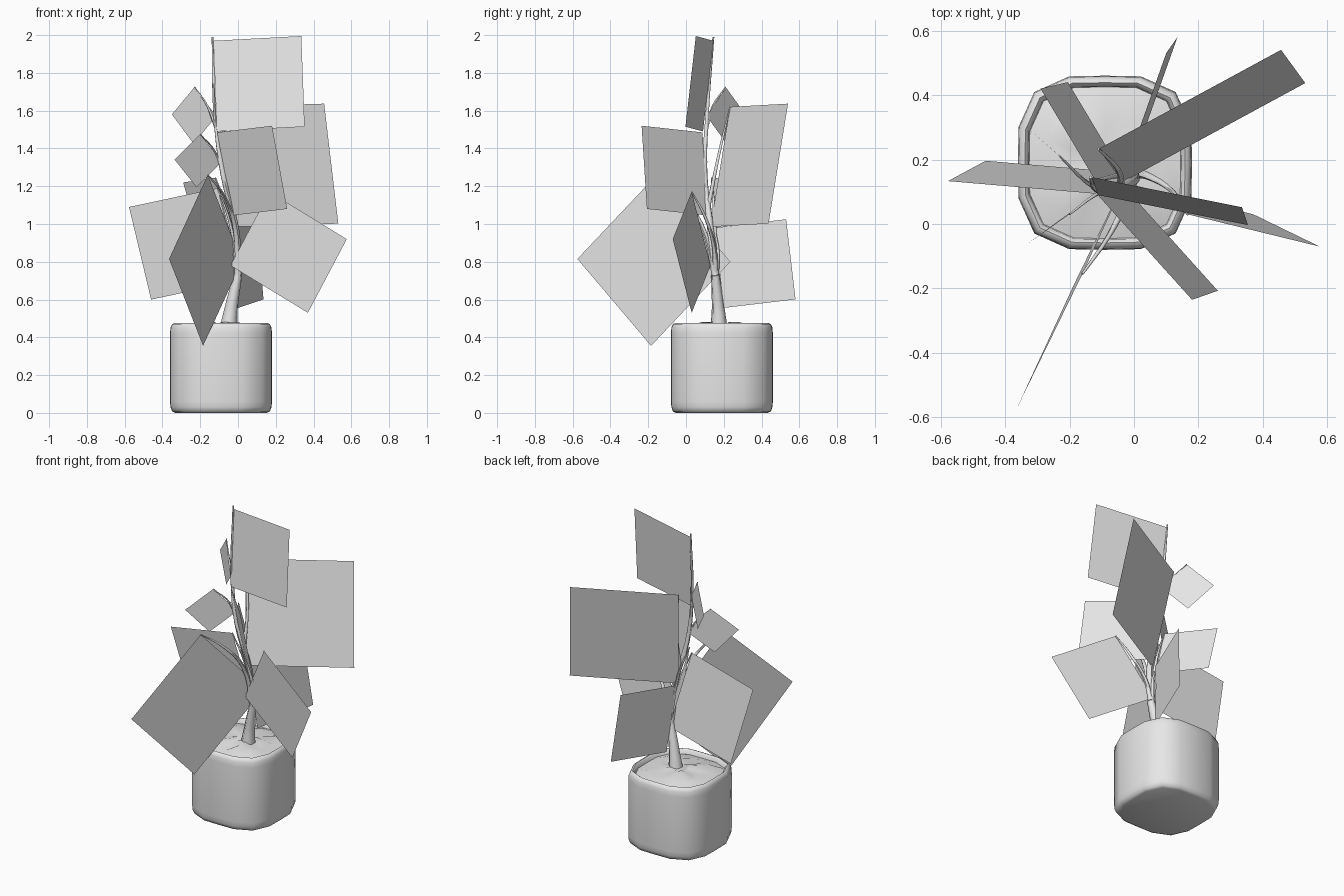
import bpy, bmesh, math, random
from mathutils import Vector

random.seed(4)
cube = bpy.data.objects.get("Cube")
if cube:
    bpy.data.objects.remove(cube, do_unlink=True)

# One plain grey for everything
grey = bpy.data.materials.new("plain_grey")
grey.use_nodes = True
grey.diffuse_color = (0.8, 0.8, 0.8, 1)
grey.node_tree.nodes["Principled BSDF"].inputs["Base Color"].default_value = (0.8, 0.8, 0.8, 1)


def finish(name, bm):
    mesh = bpy.data.meshes.new(name)
    bm.to_mesh(mesh)
    bm.free()
    mesh.materials.append(grey)
    obj = bpy.data.objects.new(name, mesh)
    bpy.context.collection.objects.link(obj)
    return obj


def select_only(obj):
    bpy.ops.object.select_all(action='DESELECT')
    obj.select_set(True)
    bpy.context.view_layer.objects.active = obj


def smooth(obj, degrees=40):
    select_only(obj)
    bpy.ops.object.shade_smooth_by_angle(angle=math.radians(degrees))


# Rounded-square rings shared by pot and soil
SIDES = 16
CENTRE = Vector((-0.09, 0.19, 0))


def ring(bm, scale, z, bump=0.0):
    verts = []
    for i in range(SIDES):
        a = math.tau * i / SIDES
        r = scale * (0.29 - 0.02 * math.cos(4 * a))
        h = z + random.uniform(-bump, bump)
        verts.append(bm.verts.new(CENTRE + Vector((r * math.cos(a), r * math.sin(a), h))))
    return verts


def bridge(bm, rings):
    for lo, hi in zip(rings, rings[1:]):
        for i in range(SIDES):
            j = (i + 1) % SIDES
            bm.faces.new((lo[i], lo[j], hi[j], hi[i]))


# Pot
bm = bmesh.new()
profile = [(0.90, 0.0), (0.96, 0.008), (0.99, 0.03), (1.0, 0.06), (1.0, 0.42),
           (0.99, 0.452), (0.96, 0.47), (0.92, 0.475), (0.88, 0.465), (0.86, 0.42)]
rings = [ring(bm, s, z) for s, z in profile]
bridge(bm, rings)
bm.faces.new(list(reversed(rings[0])))
smooth(finish("pot", bm), 50)

# Soil, slightly uneven
bm = bmesh.new()
rings = [ring(bm, s, z, b) for s, z, b in
         [(0.87, 0.445, 0), (0.65, 0.46, 0.012), (0.4, 0.47, 0.015), (0.18, 0.475, 0.008)]]
bridge(bm, rings)
bm.faces.new(rings[-1])
smooth(finish("soil", bm))


# Stems: tapered tubes along a few points
def stem(name, points, r0, r1):
    curve = bpy.data.curves.new(name, 'CURVE')
    curve.dimensions = '3D'
    curve.bevel_depth = 1.0
    curve.bevel_resolution = 1
    curve.resolution_u = 4
    curve.use_fill_caps = True
    spline = curve.splines.new('BEZIER')
    spline.bezier_points.add(len(points) - 1)
    for i, (bp, co) in enumerate(zip(spline.bezier_points, points)):
        bp.co = co
        bp.handle_left_type = bp.handle_right_type = 'AUTO'
        bp.radius = r0 + (r1 - r0) * i / (len(points) - 1)
    curve.materials.append(grey)
    obj = bpy.data.objects.new(name, curve)
    bpy.context.collection.objects.link(obj)
    select_only(obj)
    bpy.ops.object.convert(target='MESH')
    smooth(bpy.context.view_layer.objects.active, 60)


FORK = (0, 0.155, 0.73)
stem("trunk", [(-0.05, 0.175, 0.45), (-0.035, 0.17, 0.56), FORK], 0.047, 0.023)
stem("main_stem", [FORK, (-0.01, 0.13, 0.97), (-0.08, 0.1, 1.26),
                   (-0.12, 0.11, 1.55), (-0.135, 0.145, 1.99)], 0.022, 0.005)
stem("left_branch", [FORK, (0.04, 0.15, 0.87), (0.12, 0.1, 1.04), (0.166, 0.03, 1.17)], 0.016, 0.004)
stem("front_branch", [FORK, (-0.02, 0.08, 1.0), (-0.08, -0.04, 1.16), (-0.16, -0.155, 1.26)], 0.016, 0.004)
stem("right_branch", [FORK, (-0.04, 0.13, 1.0), (-0.107, 0.093, 1.19)], 0.013, 0.004)
stem("back_right_branch", [FORK, (-0.05, 0.15, 1.05), (-0.12, 0.135, 1.245)], 0.013, 0.004)
stem("back_branch", [(-0.01, 0.16, 0.7), (0, 0.17, 0.85), (-0.035, 0.15, 0.98)], 0.012, 0.004)
stem("back_left_branch", [(-0.04, 0.12, 1.1), (-0.05, 0.17, 1.35), (-0.11, 0.233, 1.62)], 0.012, 0.004)
stem("upper_twig", [(-0.115, 0.11, 1.5), (-0.16, 0.14, 1.62), (-0.23, 0.21, 1.725)], 0.008, 0.003)
stem("middle_twig", [(-0.075, 0.1, 1.24), (-0.12, 0.09, 1.38), (-0.2, 0.03, 1.475)], 0.008, 0.003)


# Leaves: flat cards from a stem corner and the corners beside it
def leaf(name, corner, side_a, side_b):
    c, a, b = Vector(corner), Vector(side_a), Vector(side_b)
    bm = bmesh.new()
    bm.faces.new([bm.verts.new(p) for p in (c, a, a + b - c, b)])
    finish(name + "_leaf", bm)


leaf("top", (-0.13, 0.145, 1.97), (-0.112, 0.09, 1.49), (0.335, 0.052, 1.995))
leaf("back_left", (-0.11, 0.233, 1.62), (-0.035, 0.13, 0.985), (0.456, 0.54, 1.637))
leaf("centre", (-0.11, 0.087, 1.485), (-0.03, 0.115, 1.045), (0.18, -0.235, 1.52))
leaf("back_right", (-0.12, 0.135, 1.245), (-0.035, 0.155, 0.935), (-0.29, 0.42, 1.22))
leaf("back", (-0.035, 0.15, 0.98), (0, 0.2, 0.556), (0.1, 0.53, 1.025))
leaf("front", (-0.16, -0.155, 1.26), (-0.365, -0.575, 0.815), (0.02, 0.235, 0.8))
leaf("right", (-0.107, 0.093, 1.19), (0.01, 0.156, 0.7), (-0.577, 0.133, 1.09))
leaf("left", (0.166, 0.03, 1.17), (-0.04, 0.13, 0.78), (0.576, -0.07, 0.92))
leaf("small_upper", (-0.23, 0.21, 1.725), (-0.35, 0.315, 1.58), (-0.115, 0.11, 1.57))
leaf("small_middle", (-0.2, 0.03, 1.475), (-0.335, -0.065, 1.34), (-0.085, 0.115, 1.33))
